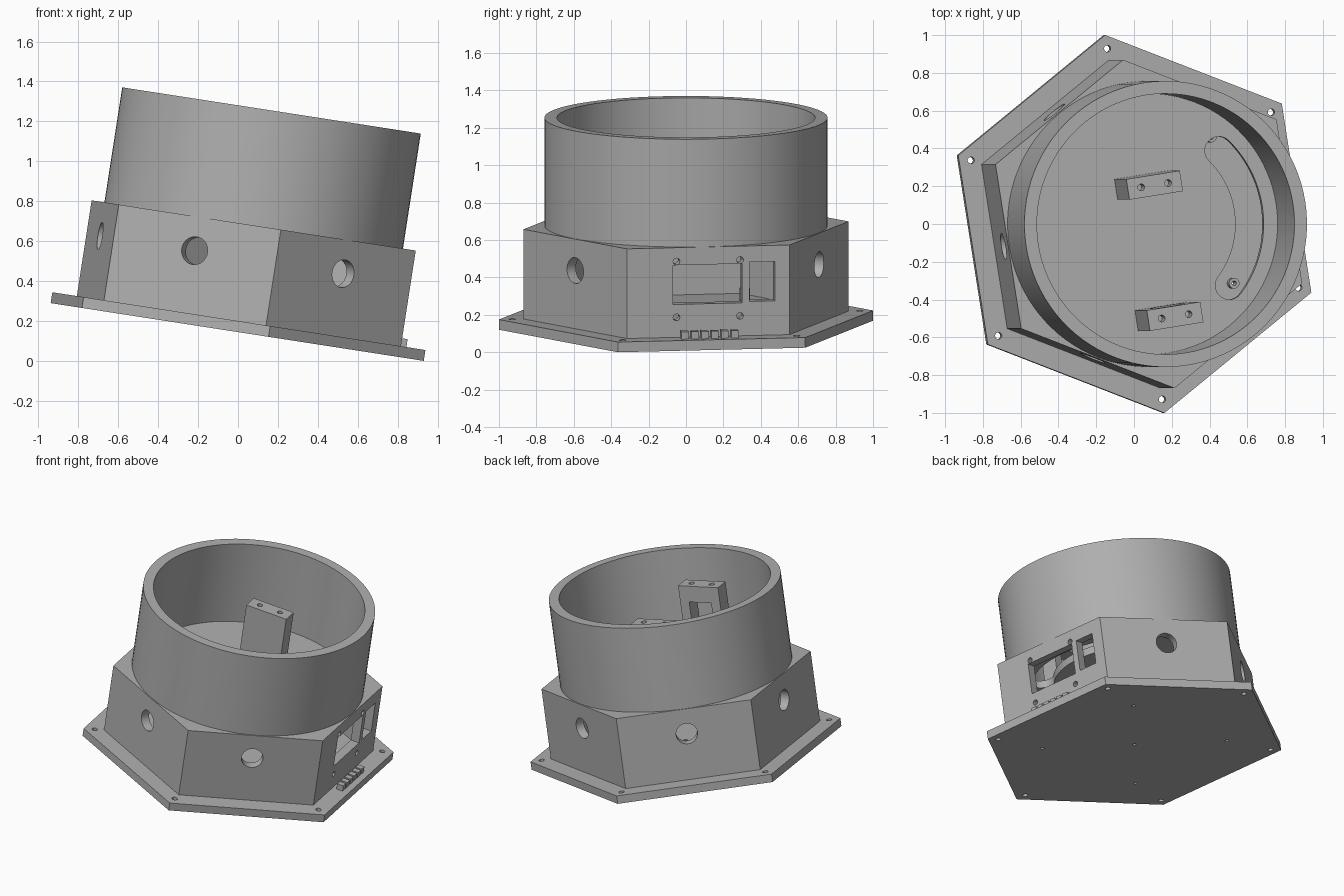
import bpy, bmesh
from math import radians, cos, sin
from mathutils import Matrix, Vector

if "Cube" in bpy.data.objects:
    bpy.data.objects.remove(bpy.data.objects["Cube"])

# Single plain grey plastic
grey = bpy.data.materials.new("grey plastic")
grey.use_nodes = True
COLOUR = (0.43, 0.43, 0.43, 1)
grey.diffuse_color = COLOUR
grey.node_tree.nodes["Principled BSDF"].inputs["Base Color"].default_value = COLOUR

# The whole housing leans towards +x and is turned a little about its axis
LEAN = (Matrix.Translation((-0.004, 0, 0.145)) @ Matrix.Rotation(radians(8.8), 4, 'Y')
        @ Matrix.Rotation(radians(9), 4, 'Z'))
PLATE, FLOOR, RIM = 0.055, 0.54, 1.123
APOTHEM = 0.762


def make(name, bm):
    bmesh.ops.recalc_face_normals(bm, faces=bm.faces)
    mesh = bpy.data.meshes.new(name)
    bm.to_mesh(mesh)
    bm.free()
    mesh.materials.append(grey)
    ob = bpy.data.objects.new(name, mesh)
    bpy.context.collection.objects.link(ob)
    return ob


def prism(name, r, z0, z1, sides=64, at=(0, 0)):
    bm = bmesh.new()
    bmesh.ops.create_cone(bm, cap_ends=True, segments=sides, radius1=r, radius2=r, depth=z1 - z0,
                          matrix=Matrix.Translation((at[0], at[1], (z0 + z1) / 2)))
    return make(name, bm)


def box(name, lo, hi):
    lo, hi = Vector(lo), Vector(hi)
    bm = bmesh.new()
    bmesh.ops.create_cube(bm, size=1, matrix=Matrix.Translation((lo + hi) / 2)
                          @ Matrix.Diagonal((*(hi - lo), 1)))
    return make(name, bm)


def side_hole(r, angle, v, z):
    """Round cutter through one side wall."""
    bm = bmesh.new()
    bmesh.ops.create_cone(bm, cap_ends=True, segments=32, radius1=r, radius2=r, depth=0.3,
                          matrix=Matrix.Rotation(radians(angle), 4, 'Z')
                          @ Matrix.Translation((APOTHEM, v, z)) @ Matrix.Rotation(radians(90), 4, 'Y'))
    return make("cutter", bm)


def curved_slot(r, half, a0, a1, z0, z1):
    """Arc-shaped cutter with round ends."""
    def arc(centre, rad, start, end, n):
        steps = [radians(start + (end - start) * i / n) for i in range(n + 1)]
        return [(centre[0] + rad * cos(t), centre[1] + rad * sin(t)) for t in steps]

    def end(a):
        return (r * cos(radians(a)), r * sin(radians(a)))
    pts = (arc((0, 0), r + half, a0, a1, 32) + arc(end(a1), half, a1, a1 + 180, 12)[1:-1]
           + arc((0, 0), r - half, a1, a0, 32) + arc(end(a0), half, a0 + 180, a0 + 360, 12)[1:-1])
    bm = bmesh.new()
    face = bm.faces.new([bm.verts.new((x, y, z0)) for x, y in pts])
    new = bmesh.ops.extrude_face_region(bm, geom=[face])["geom"]
    bmesh.ops.translate(bm, vec=(0, 0, z1 - z0),
                        verts=[g for g in new if isinstance(g, bmesh.types.BMVert)])
    return make("cutter", bm)


def cut(ob, cutters):
    for c in cutters:
        mod = ob.modifiers.new("cut", 'BOOLEAN')
        mod.operation, mod.solver, mod.object = 'DIFFERENCE', 'EXACT', c
    dg = bpy.context.evaluated_depsgraph_get()
    dg.update()
    result = bpy.data.meshes.new_from_object(ob.evaluated_get(dg))
    ob.modifiers.clear()
    ob.data = result
    for c in cutters:
        bpy.data.objects.remove(c)
    return ob


parts = []
posts = [(su * 0.467, sv * 0.392) for su in (-1, 1) for sv in (-1, 1)]

# Base plate with corner, post and centre holes
corners = [(0.94 * cos(radians(a)), 0.94 * sin(radians(a))) for a in range(30, 390, 60)]
holes = [prism("cutter", 0.018, -0.1, 0.2, 20, p) for p in corners]
holes += [prism("cutter", 0.012, -0.1, 0.2, 16, p) for p in posts + [(0, 0)]]
parts.append(cut(prism("base_plate", 1.013, 0, PLATE, 6), holes))

# Hollow six-sided body with its floor, side holes and display windows
cutters = [prism("cutter", 0.81, -0.1, 0.49, 6),
           curved_slot(0.54, 0.075, -46, 37, 0.4, 0.7),
           box("cutter", (0.6, -0.19, 0.233), (0.9, 0.183, 0.445)),
           box("cutter", (0.6, 0.224, 0.24), (0.9, 0.36, 0.452))]
cutters += [side_hole(0.07, a, 0, 0.37) for a in range(60, 360, 60)]
cutters += [side_hole(0.018, 0, v, z) for v in (-0.172, 0.172) for z in (0.163, 0.465)]
parts.append(cut(prism("hexagonal_body", 0.88, PLATE, FLOOR, 6), cutters))

# Round open tube
parts.append(cut(prism("round_tube", 0.757, FLOOR, RIM, 96),
                 [prism("cutter", 0.69, FLOOR - 0.1, RIM + 0.1, 96)]))

# Two upright brackets with screw holes; one has an opening
for name, v, opened in (("solid_bracket", 0.208, False), ("open_bracket", -0.495, True)):
    cutters = [prism("cutter", 0.018, 0.85, 1.1, 20, (u, v)) for u in (-0.073, 0.073)]
    if opened:
        cutters.append(box("cutter", (-0.08, v - 0.2, FLOOR + 0.06), (0.08, v + 0.2, 0.84)))
    parts.append(cut(box(name, (-0.145, v - 0.055, FLOOR), (0.145, v + 0.055, 0.95)), cutters))

# Hollow screw posts on the plate
for p in posts:
    parts.append(cut(prism("screw_post", 0.028, PLATE, 0.12, 24, p),
                     [prism("cutter", 0.012, 0, 0.2, 16, p)]))

# Row of small plain blocks on the plate edge
for i in range(6):
    v = -0.157 + i * 0.054
    parts.append(box("edge_block", (0.79, v, PLATE), (0.835, v + 0.04, PLATE + 0.04)))

# Lean everything and shade the round surfaces smooth
bpy.ops.object.select_all(action='DESELECT')
for ob in parts:
    ob.data.transform(LEAN)
    ob.select_set(True)
bpy.context.view_layer.objects.active = parts[0]
bpy.ops.object.shade_smooth_by_angle(angle=radians(30))
